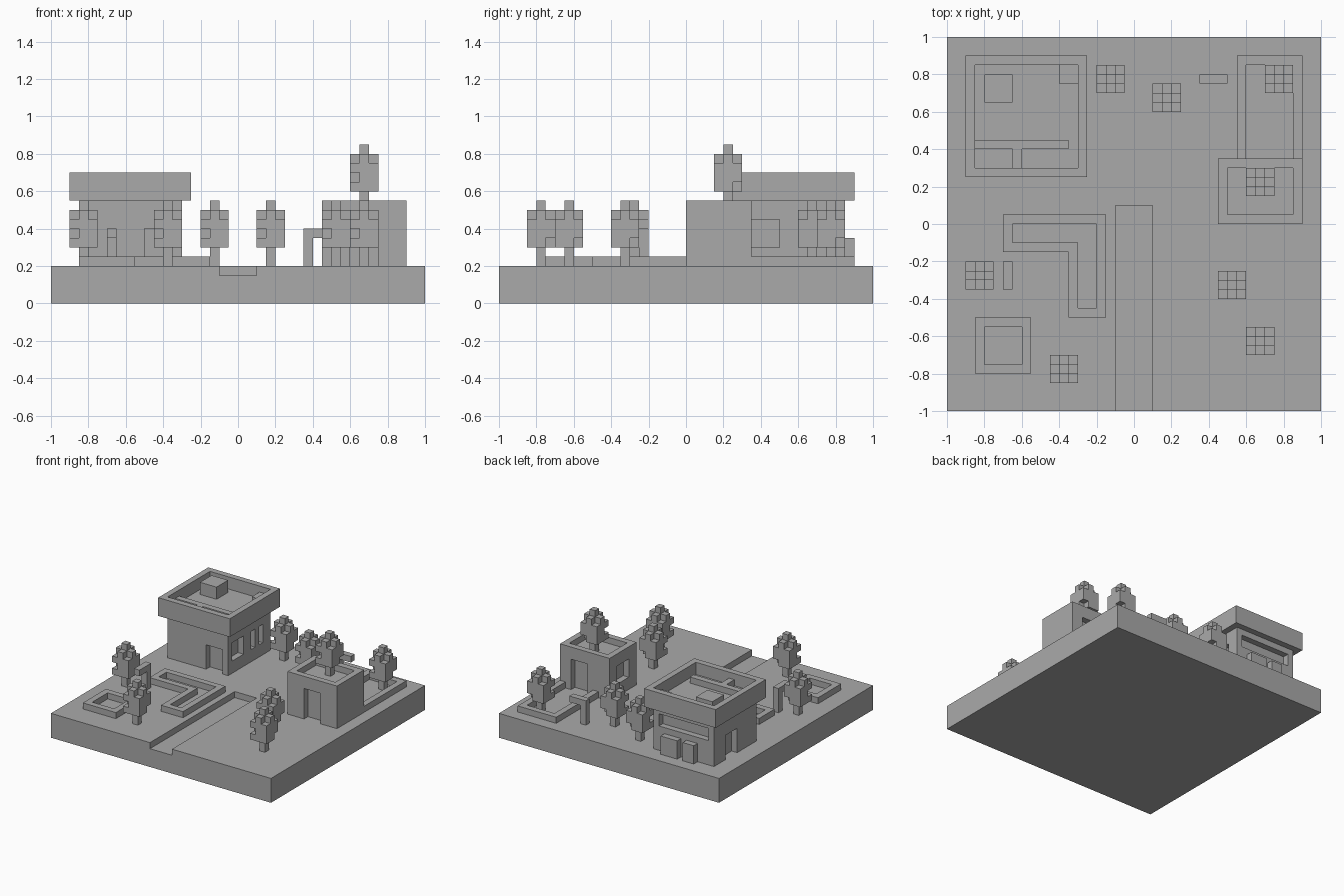
import bpy, bmesh
from mathutils import Vector

cube = bpy.data.objects.get("Cube")
if cube:
    bpy.data.objects.remove(cube)

U = 0.05  # block size
GREY = (0.4, 0.4, 0.4, 1)
stone = bpy.data.materials.new("plain grey")
stone.use_nodes = True
stone.diffuse_color = GREY
stone.node_tree.nodes["Principled BSDF"].inputs["Base Color"].default_value = GREY


def make_object(name, mesh):
    ob = bpy.data.objects.new(name, mesh)
    bpy.context.scene.collection.objects.link(ob)
    return ob


def finish(name, bm):
    bmesh.ops.recalc_face_normals(bm, faces=bm.faces)
    mesh = bpy.data.meshes.new(name)
    bm.to_mesh(mesh)
    bm.free()
    mesh.materials.append(stone)
    return make_object(name, mesh)


def prism(name, outline, z0, z1):
    """Extrude a flat outline from z0 up to z1."""
    bm = bmesh.new()
    face = bm.faces.new([bm.verts.new((x, y, z0)) for x, y in outline])
    top = bmesh.ops.extrude_face_region(bm, geom=[face])["geom"]
    for v in top:
        if isinstance(v, bmesh.types.BMVert):
            v.co.z = z1
    return finish(name, bm)


def box(name, x0, x1, y0, y1, z0, z1):
    return prism(name, [(x0, y0), (x1, y0), (x1, y1), (x0, y1)], z0, z1)


def carve(ob, cutters):
    """Subtract the cutters, bake the result and drop the cutters."""
    for c in cutters:
        c.hide_render = True
        mod = ob.modifiers.new("cut", 'BOOLEAN')
        mod.operation = 'DIFFERENCE'
        mod.solver = 'EXACT'
        mod.object = c
    bpy.context.view_layer.update()
    graph = bpy.context.evaluated_depsgraph_get()
    mesh = bpy.data.meshes.new_from_object(ob.evaluated_get(graph))
    ob.modifiers.clear()
    ob.data = mesh
    for c in cutters:
        bpy.data.objects.remove(c)


def cut(*bounds):
    return box("cutter", *bounds)


# Ground slab with a sunken channel
ground = box("ground", -1, 1, -1, 1, 0, 0.2)
carve(ground, [cut(-0.1, 0.1, -1.1, 0.1, 0.15, 0.3)])

# Large house: walls with doors and windows
walls = box("large_house_walls", -0.85, -0.3, 0.3, 0.85, 0.2, 0.55)
carve(walls, [
    cut(-0.5, -0.35, 0.2, 0.35, 0.1, 0.4),        # front door
    cut(-0.9, -0.8, 0.55, 0.7, 0.1, 0.4),         # side door
    cut(-0.35, -0.2, 0.35, 0.5, 0.3, 0.45),       # wide window
    cut(-0.35, -0.2, 0.6, 0.65, 0.3, 0.45),       # narrow windows
    cut(-0.35, -0.2, 0.7, 0.75, 0.3, 0.45),
    cut(-0.8, -0.35, 0.8, 0.95, 0.4, 0.5),        # long rear window
])

# Large house: roof with parapet, ducts and vents
roof = box("large_house_roof", -0.9, -0.25, 0.25, 0.9, 0.55, 0.7)
carve(roof, [cut(-0.85, -0.3, 0.3, 0.85, 0.6, 0.8)])
box("roof_unit", -0.8, -0.65, 0.65, 0.8, 0.6, 0.7)
box("roof_duct", -0.85, -0.35, 0.4, 0.45, 0.6, 0.65)
box("roof_duct_branch", -0.65, -0.6, 0.3, 0.4, 0.6, 0.65)
box("roof_vent", -0.4, -0.3, 0.75, 0.85, 0.6, 0.65)
box("rear_bin_large", -0.55, -0.4, 0.85, 0.9, 0.2, 0.35)
box("rear_bin_small", -0.7, -0.6, 0.85, 0.9, 0.2, 0.35)

# Small house with a roof garden
house = box("small_house", 0.45, 0.9, 0, 0.35, 0.2, 0.55)
carve(house, [
    cut(0.5, 0.85, 0.05, 0.3, 0.5, 0.6),          # roof garden bed
    cut(0.6, 0.75, -0.1, 0.05, 0.1, 0.45),        # front door
    cut(0.65, 0.8, 0.3, 0.45, 0.1, 0.45),         # back door
    cut(0.4, 0.5, 0.1, 0.25, 0.3, 0.45),          # side window
])

# Planter rims
square = box("square_planter", -0.85, -0.55, -0.8, -0.5, 0.2, 0.25)
carve(square, [cut(-0.8, -0.6, -0.75, -0.55, 0.1, 0.3)])
yard = box("yard_border", 0.55, 0.9, 0.35, 0.9, 0.2, 0.25)
carve(yard, [cut(0.6, 0.85, 0.3, 0.85, 0.1, 0.3)])
corner = prism("corner_planter", [(-0.7, 0.05), (-0.7, -0.15), (-0.35, -0.15),
               (-0.35, -0.5), (-0.15, -0.5), (-0.15, 0.05)], 0.2, 0.25)
carve(corner, [prism("cutter", [(-0.65, 0), (-0.65, -0.1), (-0.3, -0.1),
               (-0.3, -0.45), (-0.2, -0.45), (-0.2, 0)], 0.1, 0.3)])

# Lamp posts: an upright with an arm
box("rear_lamp_post", 0.35, 0.4, 0.75, 0.8, 0.2, 0.4)
box("rear_lamp_arm", 0.4, 0.5, 0.75, 0.8, 0.35, 0.4)
box("front_lamp_post", -0.7, -0.65, -0.25, -0.2, 0.2, 0.4)
box("front_lamp_arm", -0.7, -0.65, -0.35, -0.25, 0.35, 0.4)


# Tree of blocks: trunk, notched crown, cross-shaped top layer and a tip
def tree_cells():
    cells = {(1, 1, k) for k in range(7)}
    for k in range(2, 6):
        for i in range(3):
            for j in range(3):
                is_corner = i != 1 and j != 1
                if not (k == 5 and is_corner):
                    cells.add((i, j, k))
    return cells - {(0, 0, 3), (2, 2, 2)}


def tree_mesh():
    bm = bmesh.new()
    cells = tree_cells()
    for cell in cells:
        for axis in range(3):
            for side in (0, 1):
                near = list(cell)
                near[axis] += 2 * side - 1
                if tuple(near) in cells:
                    continue
                ring = []
                for a, b in ((0, 0), (1, 0), (1, 1), (0, 1)):
                    p = Vector(cell)
                    p[axis] += side
                    p[(axis + 1) % 3] += a
                    p[(axis + 2) % 3] += b
                    ring.append(bm.verts.new(p * U))
                bm.faces.new(ring if side else ring[::-1])
    mesh = bpy.data.meshes.new("tree")
    bm.to_mesh(mesh)
    bm.free()
    mesh.materials.append(stone)
    return mesh


crown = tree_mesh()
spots = [(-0.2, 0.7, 0.2), (0.1, 0.6, 0.2), (0.7, 0.7, 0.2), (0.6, 0.15, 0.5),
         (-0.9, -0.35, 0.2), (0.45, -0.4, 0.2), (0.6, -0.7, 0.2), (-0.45, -0.85, 0.2)]
for n, spot in enumerate(spots, 1):
    make_object(f"tree_{n}", crown).location = spot
